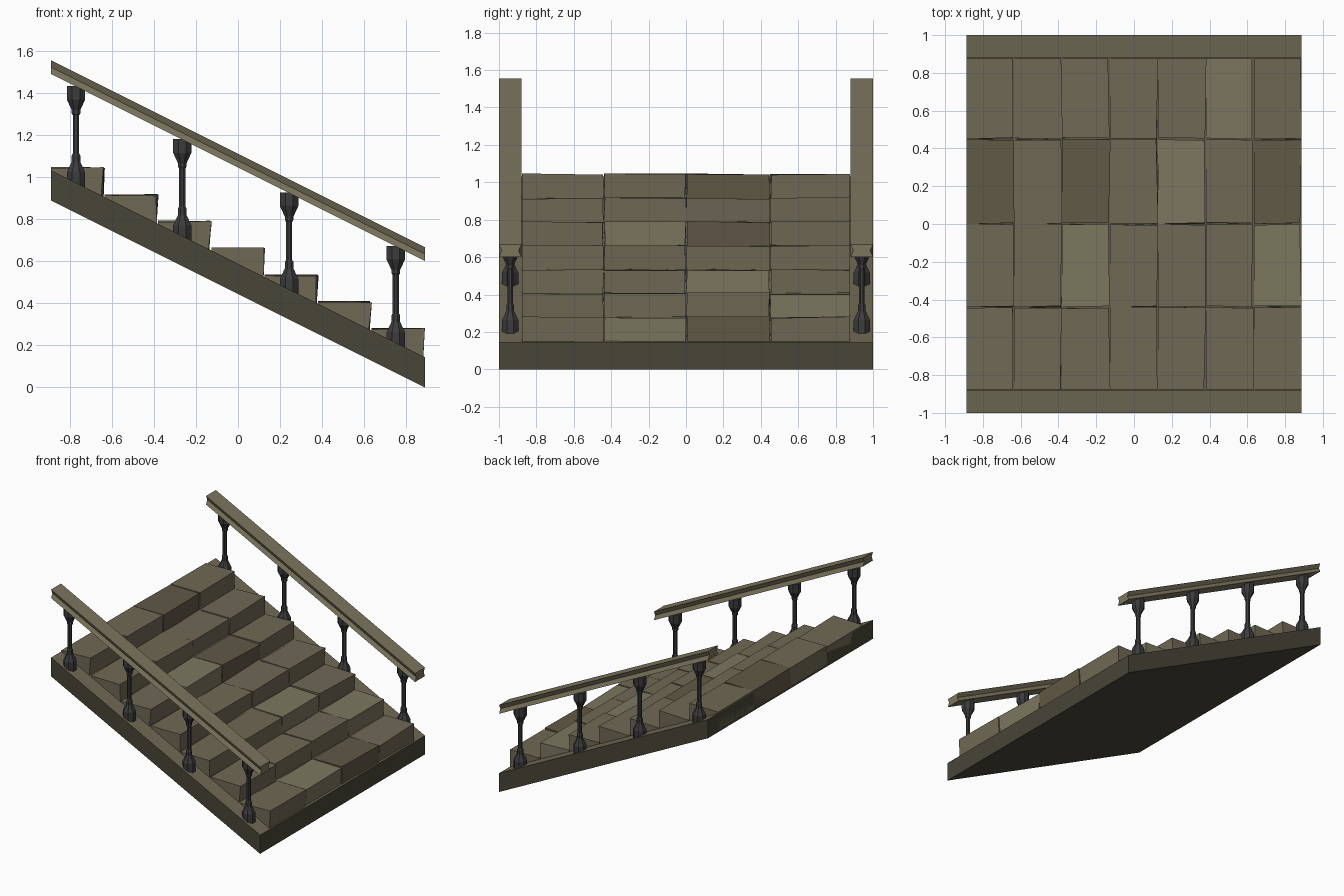
import bpy, bmesh, math, random

if "Cube" in bpy.data.objects:
    bpy.data.objects.remove(bpy.data.objects["Cube"])

random.seed(4)
X0, X1 = -0.888, 0.888
SLOPE = -0.5


def material(name, rgb):
    m = bpy.data.materials.new(name)
    m.diffuse_color = (*rgb, 1)
    m.use_nodes = True
    m.node_tree.nodes["Principled BSDF"].inputs["Base Color"].default_value = m.diffuse_color
    return m


STONES = [material("stone", (0.16, 0.14, 0.09)),
          material("stone_brown", (0.12, 0.10, 0.062)),
          material("stone_light", (0.20, 0.185, 0.115))]
DARK = material("dark_stone", (0.065, 0.058, 0.038))
RAIL = material("rail_stone", (0.20, 0.18, 0.11))
IRON = material("iron", (0.045, 0.045, 0.047))


def slab_top(x):
    return 0.588 + SLOPE * x


def finish(bm, name, *mats):
    bmesh.ops.recalc_face_normals(bm, faces=bm.faces)
    me = bpy.data.meshes.new(name)
    bm.to_mesh(me)
    bm.free()
    for m in mats:
        me.materials.append(m)
    ob = bpy.data.objects.new(name, me)
    bpy.context.collection.objects.link(ob)
    return ob


def sloped_bar(name, profile, z_mid, *mats):
    """Sweep a (y, z) profile down the stair slope, with vertical ends."""
    bm = bmesh.new()
    ends = [[bm.verts.new((x, y, z_mid + SLOPE * x + z)) for y, z in profile]
            for x in (X0, X1)]
    n = len(profile)
    for i in range(n):
        j = (i + 1) % n
        bm.faces.new((ends[0][i], ends[0][j], ends[1][j], ends[1][i]))
    for e in ends:
        bm.faces.new(e)
    return finish(bm, name, *mats)


# sloping slab, dark sides and lighter top
slab = sloped_bar("slab", [(-1, -0.144), (1, -0.144), (1, 0), (-1, 0)],
                  0.588, DARK, STONES[0])
for p in slab.data.polygons:
    if p.normal.z > 0.5:
        p.material_index = 1

# rough stone step blocks, seven rows of four
cols = [-0.88, -0.44, 0.0, 0.45, 0.88]
run = (X1 - X0) / 7


def jit(a):
    return random.uniform(-a, a)


for r in range(7):
    xa, xb = X0 + r * run, X0 + (r + 1) * run
    zt = 1.043 - r * 0.1275
    for c in range(4):
        bm = bmesh.new()
        bmesh.ops.create_cube(bm, size=1)
        for v in bm.verts:
            front, top = v.co.x > 0, v.co.z > 0
            right = v.co.y > 0
            y = cols[c + 1] - 0.003 if right else cols[c] + 0.003
            edge = (c == 3 and right) or (c == 0 and not right)
            v.co.x = (xb - 0.004 + jit(0.007) - (0 if top else 0.006)) if front else xa
            v.co.x = min(max(v.co.x, X0), X1)
            v.co.y = y + (0 if edge else jit(0.004))
            v.co.z = zt + jit(0.005) if top else zt - 0.137
        finish(bm, f"step_{r + 1}_block_{c + 1}",
               random.choices(STONES, (7, 2, 1))[0])

# octagonal balusters: (radius, height above slab)
turning = [(0.047, -0.04), (0.047, 0.05), (0.022, 0.10), (0.022, 0.13),
           (0.016, 0.14), (0.016, 0.32), (0.022, 0.33), (0.022, 0.345),
           (0.047, 0.395), (0.047, 0.46)]


def baluster(name, x, y):
    bm = bmesh.new()
    rings = []
    for rad, h in turning:
        rings.append([bm.verts.new((x + rad * math.cos(a), y + rad * math.sin(a),
                                    slab_top(x) + h))
                      for a in [math.tau * (k + 0.5) / 8 for k in range(8)]])
    for a, b in zip(rings, rings[1:]):
        for k in range(8):
            bm.faces.new((a[k], a[(k + 1) % 8], b[(k + 1) % 8], b[k]))
    bm.faces.new(rings[0])
    bm.faces.new(rings[-1])
    finish(bm, name, IRON)


for side, s in (("front", -1), ("back", 1)):
    # handrail with a shallow groove along both sides
    sloped_bar(f"{side}_handrail",
               [(s * 0.88, 0), (s * 1.0, 0), (s * 0.985, 0.033), (s * 1.0, 0.066),
                (s * 0.88, 0.066), (s * 0.895, 0.033)], 1.045, RAIL)
    for i, x in enumerate((-0.77, -0.265, 0.243, 0.75)):
        baluster(f"{side}_baluster_{i + 1}", x, s * 0.94)
